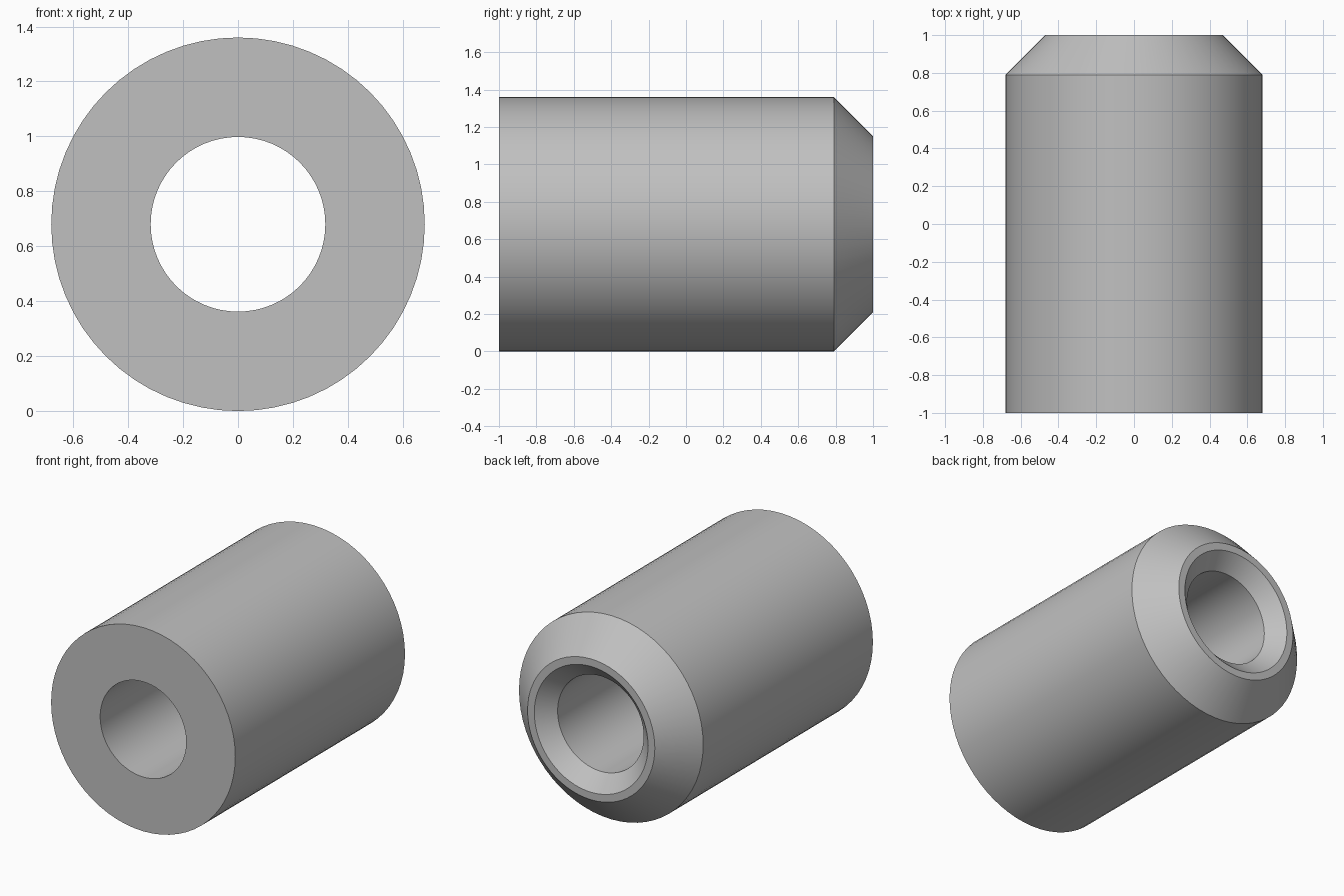
import bpy, bmesh
from math import radians, tau
from mathutils import Vector

cube = bpy.data.objects.get("Cube")
if cube:
    bpy.data.objects.remove(cube, do_unlink=True)

SEGMENTS = 64
RADIUS = 0.68   # outer radius, also the height of the axis
BORE = 0.318    # through-hole radius

# Plain grey material
grey = bpy.data.materials.new("plain_grey")
grey.use_nodes = True
colour = (0.53, 0.53, 0.53, 1)
grey.diffuse_color = colour
grey.node_tree.nodes["Principled BSDF"].inputs["Base Color"].default_value = colour

# Closed section as (radius, y): flat front, chamfered back, countersunk bore
section = [(BORE, -1), (RADIUS, -1), (RADIUS, 0.79), (0.47, 1),
           (0.42, 1), (BORE, 0.9)]

# Revolve the section around the y axis
bm = bmesh.new()
verts = [bm.verts.new((0, y, r)) for r, y in section]
edges = [bm.edges.new((a, b)) for a, b in zip(verts, verts[1:] + verts[:1])]
bmesh.ops.spin(bm, geom=verts + edges, cent=(0, 0, 0), axis=(0, 1, 0),
               angle=tau, steps=SEGMENTS, use_merge=False)
bmesh.ops.remove_doubles(bm, verts=bm.verts, dist=1e-4)
bmesh.ops.recalc_face_normals(bm, faces=bm.faces)
bmesh.ops.translate(bm, verts=bm.verts, vec=Vector((0, 0, RADIUS)))

mesh = bpy.data.meshes.new("bored_sleeve")
bm.to_mesh(mesh)
bm.free()
mesh.materials.append(grey)
sleeve = bpy.data.objects.new("bored_sleeve", mesh)
bpy.context.collection.objects.link(sleeve)

# Smooth round walls, crisp rims
bpy.ops.object.select_all(action="DESELECT")
sleeve.select_set(True)
bpy.context.view_layer.objects.active = sleeve
bpy.ops.object.shade_smooth_by_angle(angle=radians(30))
